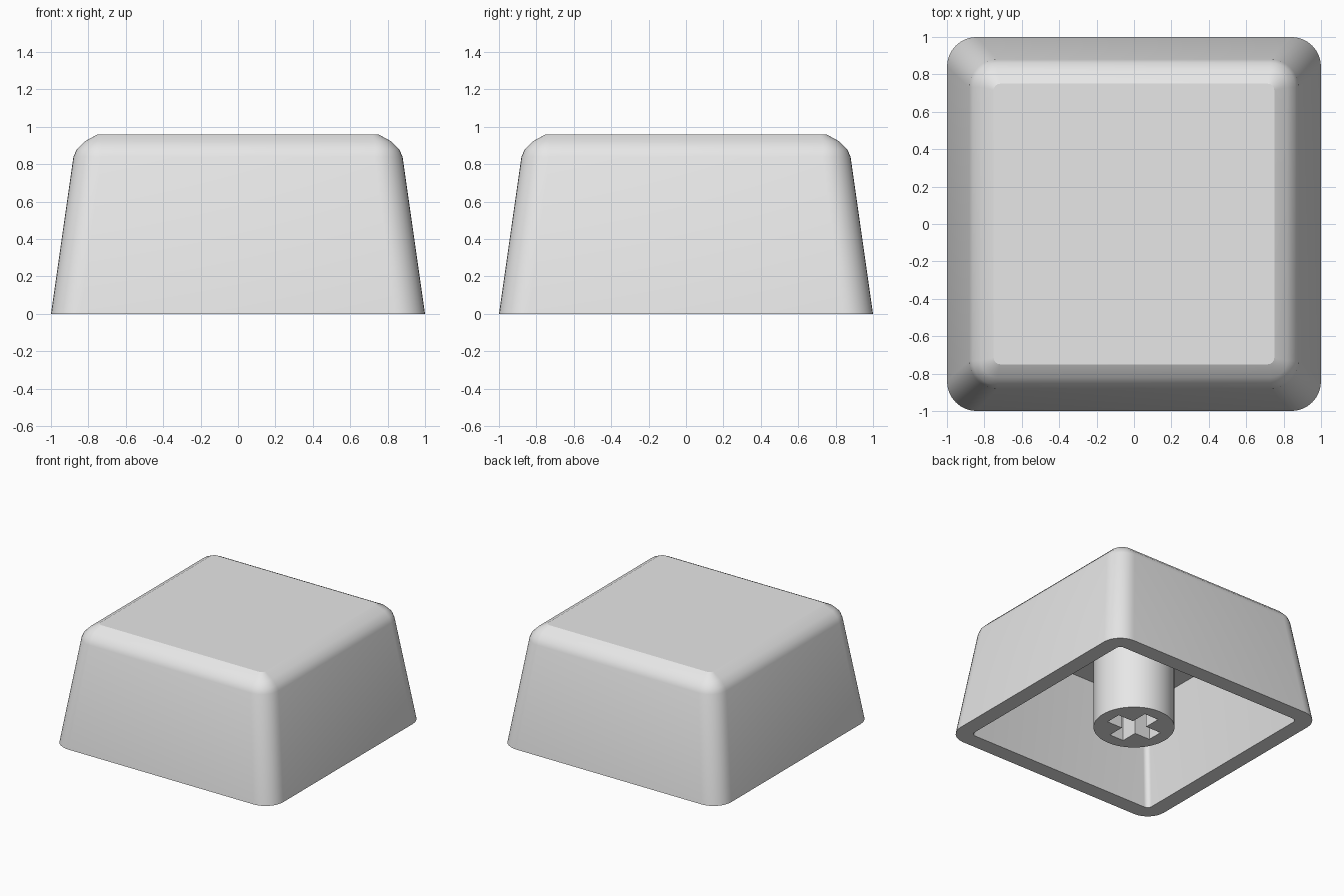
import bpy, bmesh, math

if "Cube" in bpy.data.objects:
    bpy.data.objects.remove(bpy.data.objects["Cube"], do_unlink=True)

grey = bpy.data.materials.new("light grey plastic")
grey.use_nodes = True
grey.diffuse_color = (0.8, 0.8, 0.8, 1)
grey.node_tree.nodes["Principled BSDF"].inputs["Base Color"].default_value = (0.8, 0.8, 0.8, 1)

CEILING = 0.81


def rounded_square(half, radius, z, steps=8):
    """Counter-clockwise ring of points with four rounded corners."""
    pts = []
    for corner in range(4):
        mid = math.radians(45 + 90 * corner)
        cx = math.copysign(half - radius, math.cos(mid))
        cy = math.copysign(half - radius, math.sin(mid))
        for i in range(steps + 1):
            a = math.radians(90 * (corner + i / steps))
            pts.append((cx + radius * math.cos(a), cy + radius * math.sin(a), z))
    return pts


def circle(radius, z, count=64):
    return [(radius * math.cos(math.tau * i / count),
             radius * math.sin(math.tau * i / count), z) for i in range(count)]


def cross(length, width, z):
    """Plus-shaped ring, one arm turned four times."""
    pts = []
    for k in range(4):
        c, s = round(math.cos(k * math.pi / 2)), round(math.sin(k * math.pi / 2))
        for x, y in ((length, -width), (length, width), (width, width)):
            pts.append((x * c - y * s, x * s + y * c, z))
    return pts


def bridge(bm, lower, upper):
    n = len(lower)
    for i in range(n):
        j = (i + 1) % n
        bm.faces.new((lower[i], lower[j], upper[j], upper[i]))


def loft(bm, rings, cap_start=False, cap_end=False):
    loops = [[bm.verts.new(p) for p in ring] for ring in rings]
    for lower, upper in zip(loops, loops[1:]):
        bridge(bm, lower, upper)
    if cap_start:
        bm.faces.new(loops[0][::-1])
    if cap_end:
        bm.faces.new(loops[-1])


def finish(name, bm):
    bmesh.ops.recalc_face_normals(bm, faces=bm.faces)
    mesh = bpy.data.meshes.new(name)
    bm.to_mesh(mesh)
    bm.free()
    mesh.materials.append(grey)
    obj = bpy.data.objects.new(name, mesh)
    bpy.context.collection.objects.link(obj)
    bpy.ops.object.select_all(action='DESELECT')
    obj.select_set(True)
    bpy.context.view_layer.objects.active = obj
    bpy.ops.object.shade_smooth_by_angle(angle=math.radians(26))
    return obj


# Hollow cap: ceiling, inner wall, rim, tapered outer wall, rounded shoulder, flat top
bm = bmesh.new()
sections = [(0.755, 0.04, CEILING), (0.87, 0.04, 0), (1.0, 0.16, 0),
            (0.88, 0.15, 0.84), (0.862, 0.13, 0.88), (0.82, 0.09, 0.922),
            (0.75, 0.035, 0.96)]
loft(bm, [rounded_square(*s) for s in sections], cap_start=True, cap_end=True)
finish("keycap_shell", bm)

# Round stem hanging from the ceiling, with a cross-shaped socket
bm = bmesh.new()
loft(bm, [circle(0.305, 0), circle(0.305, CEILING)])
loft(bm, [cross(0.205, 0.065, 0), cross(0.205, 0.065, 0.5)], cap_end=True)
rim = [e for e in bm.edges if all(abs(v.co.z) < 1e-5 for v in e.verts)]
bmesh.ops.triangle_fill(bm, use_beauty=True, edges=rim)
finish("switch_stem", bm)
